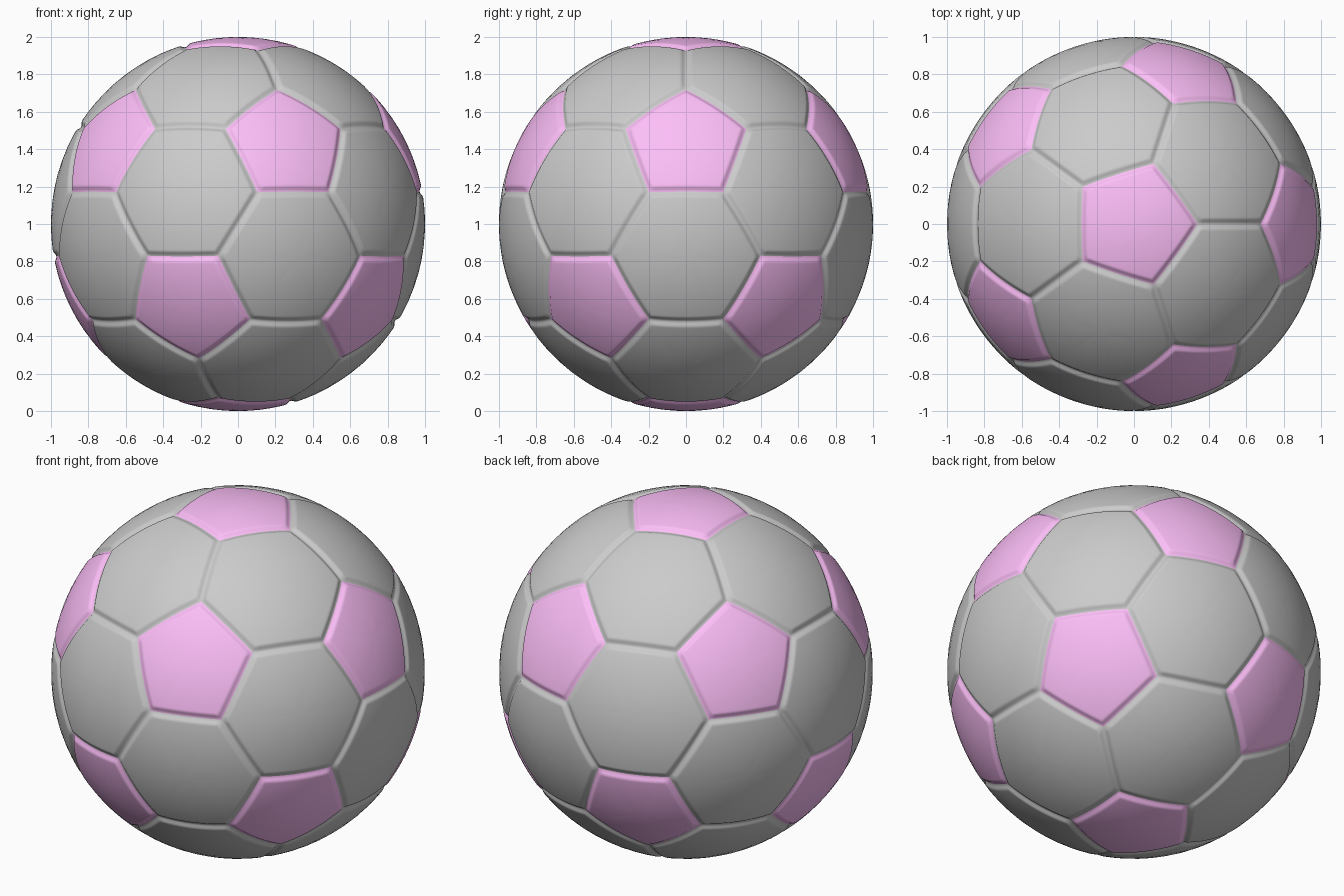
import bpy, bmesh
from math import sin, cos, pi, sqrt, atan2
from mathutils import Vector
from itertools import combinations

if "Cube" in bpy.data.objects:
    bpy.data.objects.remove(bpy.data.objects["Cube"])

SEAM_W, SEAM_D = 0.034, 0.014   # seam half width and depth
STEPS = 16                      # divisions along each panel edge

# Icosahedron directions: poles plus two staggered rings
h = 1 / sqrt(5)
ico = [Vector((0, 0, 1)), Vector((0, 0, -1))]
for z, off in ((h, 0), (-h, pi / 5)):
    for k in range(5):
        a = off + k * 2 * pi / 5
        ico.append(Vector((2 * h * cos(a), 2 * h * sin(a), z)))


def near(a, b):
    return 0.4 < a.dot(b) < 0.5


# Panel outlines of the truncated icosahedron
pentagons, hexagons = [], []
for v in ico:
    nb = [n for n in ico if near(v, n)]
    u = (nb[0] - v * nb[0].dot(v)).normalized()
    w = v.cross(u)
    nb.sort(key=lambda n: atan2(n.dot(w), n.dot(u)))
    pentagons.append([(2 * v + n) / 3 for n in nb])
for a, b, c in combinations(ico, 3):
    if near(a, b) and near(b, c) and near(a, c):
        if (b - a).cross(c - a).dot(a) < 0:
            b, c = c, b
        hexagons.append([(2 * p + q) / 3 for p, q in
                         ((a, b), (b, a), (b, c), (c, b), (c, a), (a, c))])


def add_panel(bm, pts):
    """Domed panel that rolls smoothly down into the seam at its border."""
    mid = sum(pts, Vector()) / len(pts)
    pairs = list(zip(pts, pts[1:] + pts[:1]))
    planes = [p.cross(q).normalized() for p, q in pairs]
    apothem = ((pts[0] + pts[1]) / 2 - mid).length
    rings = [0, 0.2, 0.4, 0.6, 0.75]
    rings += [1 - SEAM_W * k / 6 / apothem for k in range(7, -1, -1)]

    def place(p):
        n = p.normalized()
        d = max(0, min(n.dot(e) for e in planes))
        dip = 0.5 + 0.5 * cos(pi * min(1, d / SEAM_W))
        return bm.verts.new(n * (1 - SEAM_D * dip) + Vector((0, 0, 1)))

    centre = place(mid)
    for p, q in pairs:
        prev = None
        for t in rings[1:]:
            row = [place(mid + (p.lerp(q, i / STEPS) - mid) * t)
                   for i in range(STEPS + 1)]
            for i in range(STEPS):
                if prev is None:
                    bm.faces.new((centre, row[i], row[i + 1]))
                else:
                    bm.faces.new((prev[i], row[i], row[i + 1], prev[i + 1]))
            prev = row


def build(name, panels, color=None):
    bm = bmesh.new()
    for pts in panels:
        add_panel(bm, pts)
    bmesh.ops.remove_doubles(bm, verts=bm.verts[:], dist=1e-4)
    for f in bm.faces:
        f.smooth = True
    me = bpy.data.meshes.new(name)
    bm.to_mesh(me)
    bm.free()
    ob = bpy.data.objects.new(name, me)
    bpy.context.collection.objects.link(ob)
    if color:
        mat = bpy.data.materials.new(name + "_pink")
        mat.diffuse_color = color
        mat.use_nodes = True
        mat.node_tree.nodes["Principled BSDF"].inputs["Base Color"].default_value = mat.diffuse_color
        me.materials.append(mat)


# Ball surface: grey hexagons and pink pentagons
build("hexagon_panels", hexagons)
build("pentagon_panels", pentagons, (0.98, 0.52, 0.94, 1))
